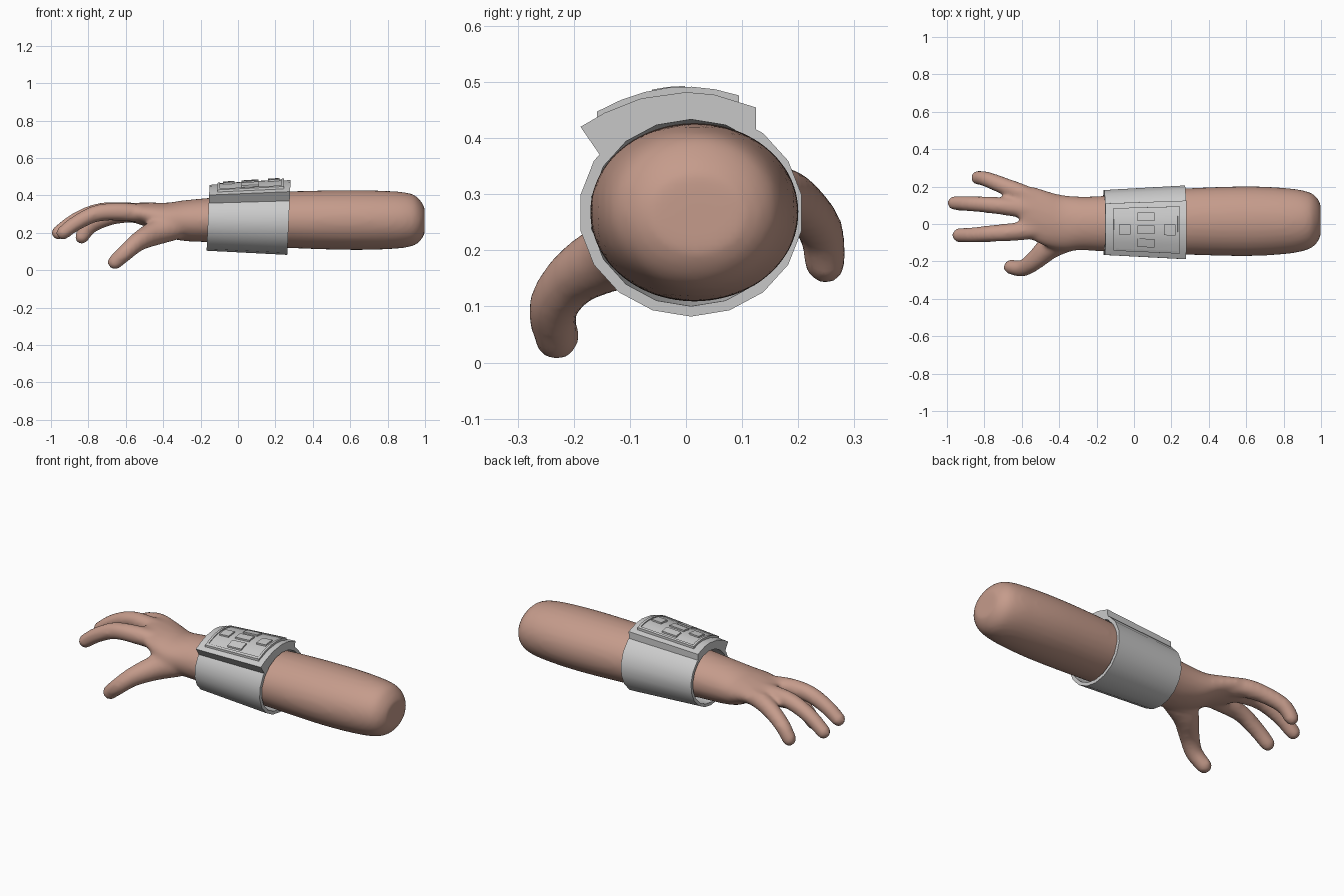
import bpy, bmesh, math
from mathutils import Vector, Matrix

if "Cube" in bpy.data.objects:
    bpy.data.objects.remove(bpy.data.objects["Cube"])


def finish(name, bm, angle=30):
    bmesh.ops.recalc_face_normals(bm, faces=bm.faces[:])
    me = bpy.data.meshes.new(name)
    bm.to_mesh(me)
    bm.free()
    ob = bpy.data.objects.new(name, me)
    bpy.context.collection.objects.link(ob)
    bpy.ops.object.select_all(action='DESELECT')
    bpy.context.view_layer.objects.active = ob
    ob.select_set(True)
    bpy.ops.object.shade_smooth_by_angle(angle=math.radians(angle))
    return ob


def spline(keys, steps=5):
    """Catmull-Rom through tuples of any length."""
    out = []
    for i in range(len(keys) - 1):
        p = [keys[max(0, min(len(keys) - 1, i + k))] for k in (-1, 0, 1, 2)]
        for s in range(steps):
            t = s / steps
            out.append([0.5 * (2 * b + (c - a) * t + (2 * a - 5 * b + 4 * c - d) * t * t
                        + (3 * b - a - 3 * c + d) * t ** 3) for a, b, c, d in zip(*p)])
    return out + [list(keys[-1])]


def bridge(bm, rings, closed=False):
    n = len(rings[0])
    pairs = list(zip(rings, rings[1:])) + ([(rings[-1], rings[0])] if closed else [])
    for a, b in pairs:
        for i in range(n):
            bm.faces.new((a[i], a[(i + 1) % n], b[(i + 1) % n], b[i]))
    if not closed:
        bm.faces.new(rings[0][::-1])
        bm.faces.new(rings[-1])


# --- Arm and hand: lofted forms fused into one skin ---
bm = bmesh.new()
# x, centre y, centre z, half width, half height
arm = [(0.998, .02, .265, .085, .07), (.975, .02, .265, .125, .108), (.93, .018, .268, .155, .14),
       (.82, .016, .268, .176, .155), (.6, .015, .268, .187, .16), (.28, .013, .27, .178, .152),
       (.05, .005, .27, .165, .135), (-.15, .002, .268, .15, .119), (-.28, .003, .265, .144, .11),
       (-.38, .005, .268, .15, .093), (-.46, .025, .29, .15, .072), (-.54, .055, .305, .145, .056),
       (-.61, .07, .312, .125, .045)]
rings = []
for x, cy, cz, ry, rz in spline(arm):
    rings.append([bm.verts.new((x, cy + ry * math.cos(k * math.tau / 28), cz + rz * math.sin(k * math.tau / 28)))
                  for k in range(28)])
bridge(bm, rings)

# Digits: x, y, z, radius
digits = [
    [(-.48, -.02, .3, .05), (-.62, -.04, .312, .05), (-.75, -.05, .305, .046), (-.86, -.058, .255, .042), (-.935, -.06, .2, .039)],
    [(-.48, .06, .305, .05), (-.62, .085, .315, .05), (-.75, .1, .312, .046), (-.87, .108, .265, .042), (-.96, .112, .2, .039)],
    [(-.48, .11, .295, .05), (-.6, .165, .302, .05), (-.7, .205, .28, .046), (-.79, .24, .235, .042), (-.835, .248, .178, .039)],
    [(-.34, -.07, .235, .075), (-.44, -.115, .2, .068), (-.53, -.195, .155, .053), (-.595, -.236, .1, .046), (-.658, -.23, .043, .041)],
]
for keys in digits:
    pts = spline(keys)
    rings = []
    for i, (x, y, z, r) in enumerate(pts):
        d = Vector(pts[min(i + 1, len(pts) - 1)][:3]) - Vector(pts[max(i - 1, 0)][:3])
        q = d.to_track_quat('Z', 'Y')
        rings.append([bm.verts.new(Vector((x, y, z)) + q @ Vector((r * math.cos(k * math.tau / 16), r * math.sin(k * math.tau / 16), 0)))
                      for k in range(16)])
    bridge(bm, rings)
    bmesh.ops.create_icosphere(bm, subdivisions=3, radius=keys[-1][3], matrix=Matrix.Translation(keys[-1][:3]))

hand = finish("arm_and_hand", bm, 60)
rm = hand.modifiers.new("fuse", 'REMESH')
rm.mode = 'VOXEL'
rm.voxel_size = .012
rm.use_smooth_shade = True
sm = hand.modifiers.new("soften", 'SMOOTH')
sm.factor = .5
sm.iterations = 12
skin = bpy.data.materials.new("skin")
skin.diffuse_color = (.56, .33, .26, 1)
skin.use_nodes = True
skin.node_tree.nodes["Principled BSDF"].inputs["Base Color"].default_value = skin.diffuse_color
hand.data.materials.append(skin)


# --- Cuff: everything on it shares one tapered, slightly sheared space ---
def place(t, y, z):
    """t = 0 at the wrist end, 1 at the elbow end; y, z as at the elbow end."""
    s = .88 + .12 * t
    zz = .267 + (z - .267) * s
    return (-.168 + .432 * t + .045 * (zz - .1), y * s, zz)


def top(y):
    return .482 - 1.75 * y * y


def ring_point(k, s):
    a = (k + .5) * math.tau / 18
    return (.009 + .2 * s * math.cos(a), .267 + .185 * s * math.sin(a))


bm = bmesh.new()
rings = [[bm.verts.new(place(t, *ring_point(k, s))) for k in range(18)]
         for t, s in ((0, 1), (1, 1), (1, .9), (0, .9))]
bridge(bm, rings, closed=True)
finish("wrist_cuff", bm)


def extrude(bm, profile, t0, t1):
    bridge(bm, [[bm.verts.new(place(t, y, z)) for y, z in profile] for t in (t0, t1)])


# Raised plate on the back of the cuff
ys = [-.188, -.145, -.08, 0, .05, .125]
plate = [(y, top(y)) for y in ys] + [(.125, .405), (.07, .43), (0, .44), (-.08, .425), (-.15, .365)]
bm = bmesh.new()
extrude(bm, plate, 0, 1)
finish("raised_plate", bm, 20)


def pad(bm, t0, t1, y0, y1, lift, n=4):
    line = [y0 + (y1 - y0) * i / n for i in range(n + 1)]
    extrude(bm, [(y, top(y) + lift) for y in line] + [(y, top(y) - .008) for y in line[::-1]], t0, t1)


# Control panel: floor and rim
bm = bmesh.new()
pad(bm, .12, .9, -.15, .085, .006, 6)
finish("panel_floor", bm, 20)
bm = bmesh.new()
pad(bm, .1, .13, -.16, .095, .012, 6)
pad(bm, .89, .92, -.16, .095, .012, 6)
pad(bm, .13, .89, -.16, -.147, .012, 1)
pad(bm, .13, .89, .082, .095, .012, 1)
finish("panel_rim", bm, 20)

# Buttons in a cross layout
buttons = [(.5, .041, .105, .024), (.5, -.033, .105, .024), (.5, -.108, .105, .024),
           (.235, -.032, .07, .03), (.79, -.032, .07, .03)]
for i, (t, y, ht, hy) in enumerate(buttons):
    bm = bmesh.new()
    pad(bm, t - ht, t + ht, y - hy, y + hy, .015, 2)
    finish(f"button_{i + 1}", bm, 20)
